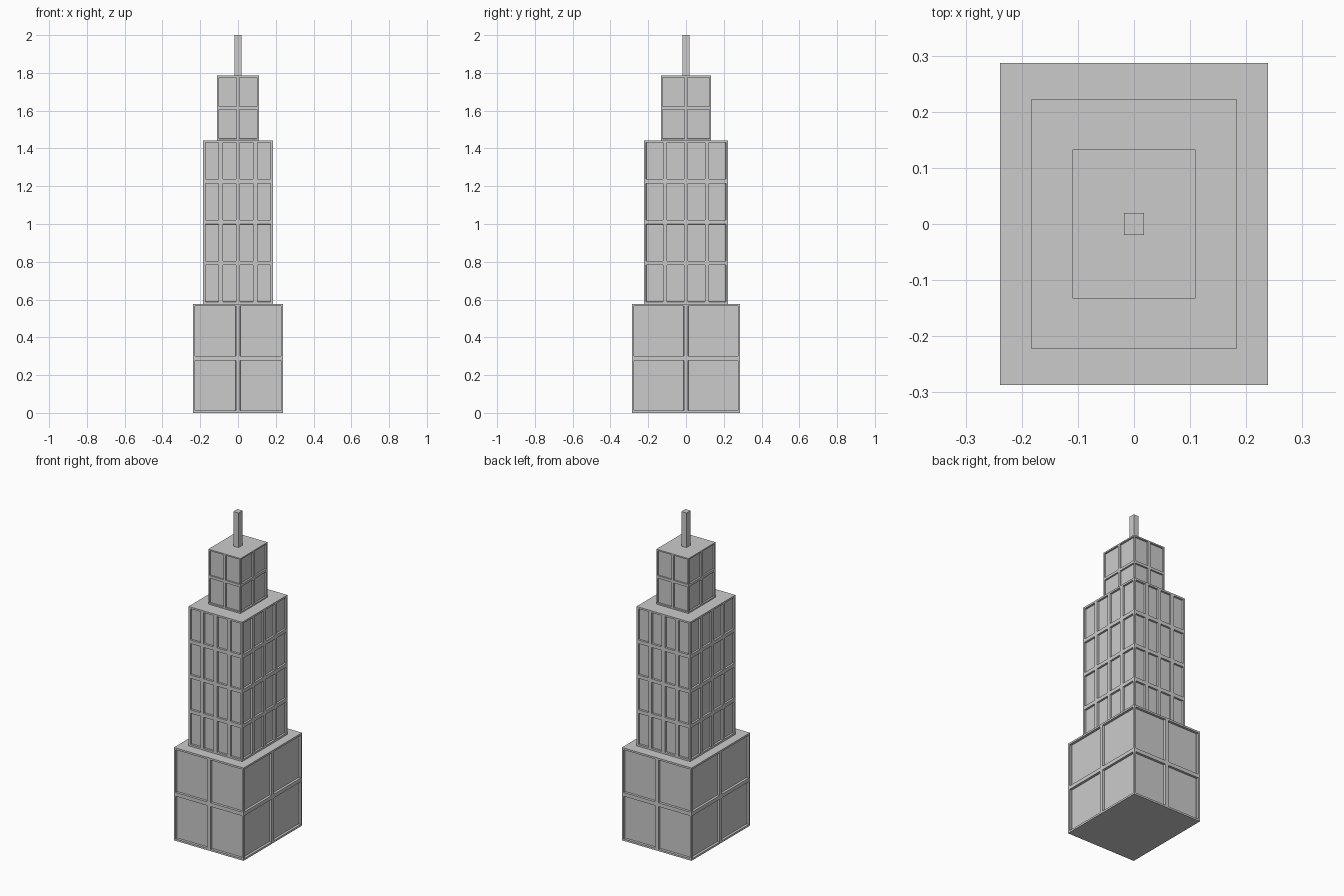
import bpy, bmesh
from mathutils import Vector

if "Cube" in bpy.data.objects:
    bpy.data.objects.remove(bpy.data.objects["Cube"])


def tier(name, hx, hy, z0, z1, cols=0, rows=0, inset=0.016, depth=0.015):
    """Box tier; each wall is a grid of cells with inset, recessed panels."""
    bm = bmesh.new()
    n, m = max(cols, 1), max(rows, 1)
    corners = [(-hx, -hy), (hx, -hy), (hx, hy), (-hx, hy)]
    # wall grids
    for i in range(4):
        a, b = Vector(corners[i]), Vector(corners[(i + 1) % 4])
        grid = [[bm.verts.new((*a.lerp(b, c / n), z0 + (z1 - z0) * r / m))
                 for c in range(n + 1)] for r in range(m + 1)]
        for r in range(m):
            for c in range(n):
                bm.faces.new((grid[r][c], grid[r][c + 1],
                              grid[r + 1][c + 1], grid[r + 1][c]))
    bmesh.ops.remove_doubles(bm, verts=bm.verts, dist=1e-5)
    bm.normal_update()
    walls = bm.faces[:]
    # flat roof and underside
    bmesh.ops.holes_fill(bm, edges=[e for e in bm.edges if e.is_boundary], sides=0)
    bmesh.ops.recalc_face_normals(bm, faces=bm.faces)
    # recessed panels
    if cols:
        bmesh.ops.inset_individual(bm, faces=walls, thickness=inset)
        bmesh.ops.inset_individual(bm, faces=walls, thickness=0.0005, depth=-depth)
    mesh = bpy.data.meshes.new(name)
    bm.to_mesh(mesh)
    bm.free()
    bpy.context.collection.objects.link(bpy.data.objects.new(name, mesh))


tier("base_block", 0.239, 0.287, 0.0, 0.577, 2, 2, 0.0165, 0.015)
tier("main_tower", 0.184, 0.222, 0.577, 1.443, 4, 4, 0.016, 0.012)
tier("upper_tower", 0.110, 0.133, 1.443, 1.785, 2, 2, 0.0115, 0.010)
tier("spire", 0.0175, 0.0195, 1.785, 2.0)
